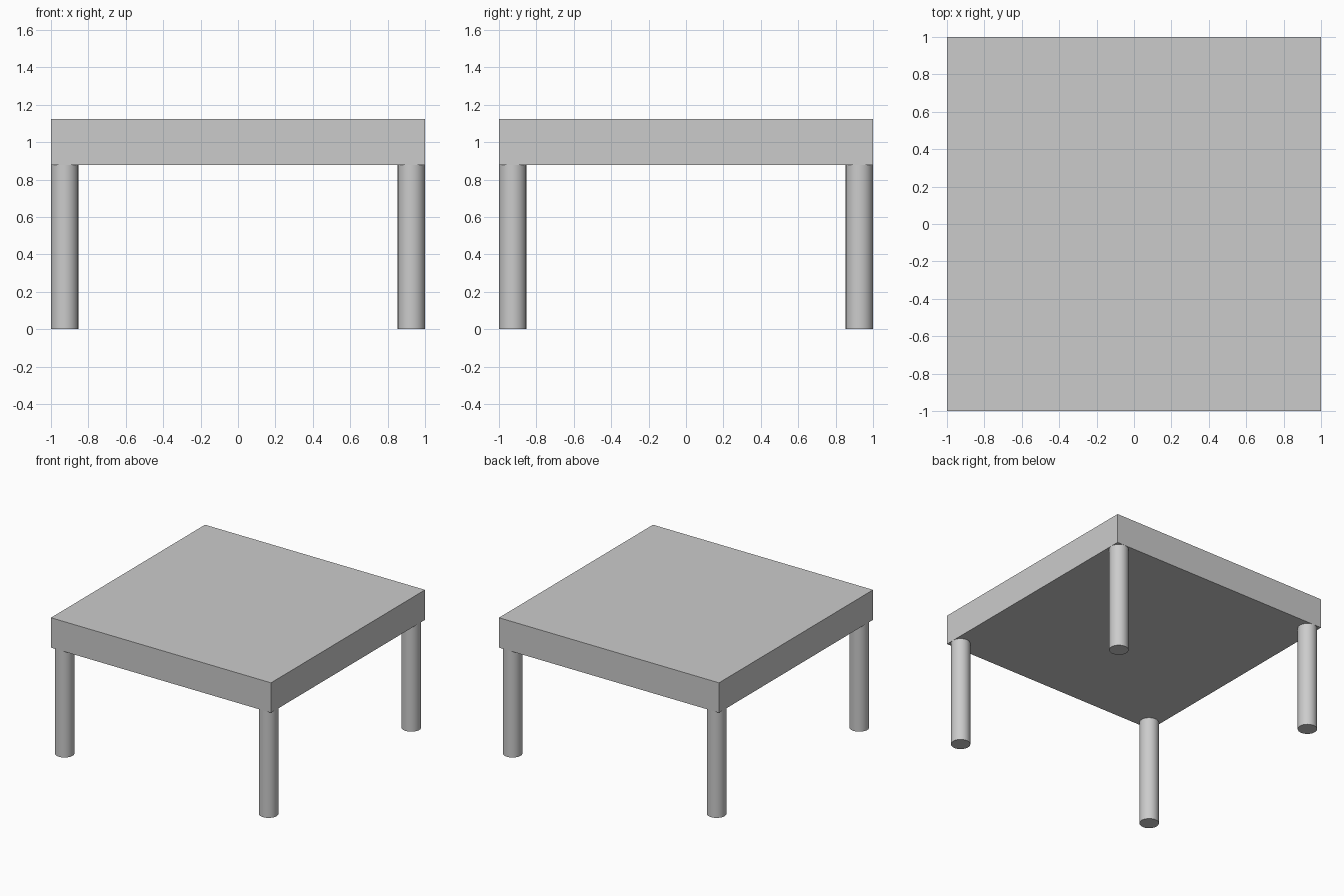
import bpy
import math

if "Cube" in bpy.data.objects:
    bpy.data.objects.remove(bpy.data.objects["Cube"])

SLAB_BOTTOM, SLAB_TOP = 0.877, 1.123
LEG_RADIUS = 0.073

# Square table top
bpy.ops.mesh.primitive_cube_add(size=1, location=(0, 0, (SLAB_BOTTOM + SLAB_TOP) / 2))
top = bpy.context.object
top.name = "table_top"
top.scale = (2, 2, SLAB_TOP - SLAB_BOTTOM)
bpy.ops.object.transform_apply(location=False, rotation=False, scale=True)


# Round leg, flush with the two outer sides of its corner
def add_leg(name, sx, sy):
    offset = 1 - LEG_RADIUS
    bpy.ops.mesh.primitive_cylinder_add(
        vertices=48, radius=LEG_RADIUS, depth=SLAB_BOTTOM,
        location=(sx * offset, sy * offset, SLAB_BOTTOM / 2))
    bpy.context.object.name = name
    bpy.ops.object.shade_smooth_by_angle(angle=math.radians(30))


for side_y, sy in (("front", -1), ("back", 1)):
    for side_x, sx in (("left", -1), ("right", 1)):
        add_leg(f"{side_y}_{side_x}_leg", sx, sy)
